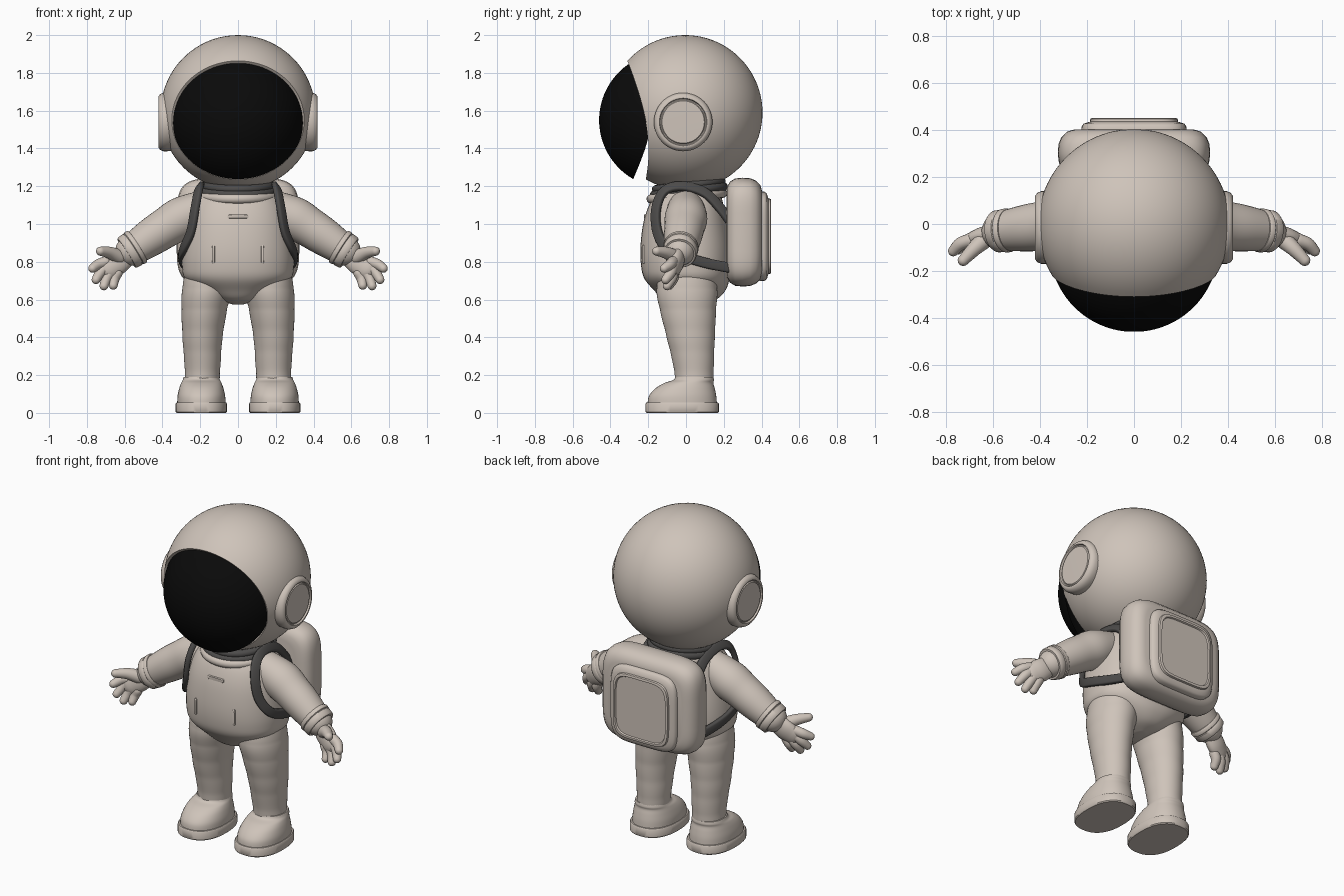
import bpy, bmesh
from math import sin, cos, pi, sqrt, radians
from mathutils import Vector

if "Cube" in bpy.data.objects:
    bpy.data.objects.remove(bpy.data.objects["Cube"])

X, Y, Z = Vector((1, 0, 0)), Vector((0, 1, 0)), Vector((0, 0, 1))


def material(name, rgb):
    m = bpy.data.materials.new(name)
    m.use_nodes = True
    m.diffuse_color = (*rgb, 1)
    m.node_tree.nodes["Principled BSDF"].inputs["Base Color"].default_value = (*rgb, 1)
    return m


SUIT = material("warm white suit", (0.62, 0.55, 0.49))
DARK = material("dark grey webbing", (0.075, 0.072, 0.07))
GLASS = material("black visor", (0.003, 0.003, 0.003))


def ring(c, u, v, a, b, n=2.0, count=48):
    """Superellipse around c, half sizes a along u and b along v."""
    out = []
    for i in range(count):
        t = 2 * pi * i / count
        ct, st = cos(t), sin(t)
        p = abs(ct) ** (2 / n) * (1 if ct > 0 else -1)
        q = abs(st) ** (2 / n) * (1 if st > 0 else -1)
        out.append(Vector(c) + u * a * p + v * b * q)
    return out


def spline(rows, steps=5):
    """Catmull-Rom interpolation through rows of numbers."""
    out = []
    for i in range(len(rows) - 1):
        p = [rows[max(i - 1, 0)], rows[i], rows[i + 1], rows[min(i + 2, len(rows) - 1)]]
        for s in range(steps):
            t = s / steps
            out.append([0.5 * (2 * b + (c - a) * t + (2 * a - 5 * b + 4 * c - d) * t * t
                               + (3 * b - a - 3 * c + d) * t ** 3) for a, b, c, d in zip(*p)])
    return out + [list(rows[-1])]


def loft(name, shells, mat, mirror=False, caps=(True, True), sharp=40):
    """Skin each list of rings; several shells may share one object."""
    bm = bmesh.new()
    for rings in shells:
        vs = [[bm.verts.new(p) for p in r] for r in rings]
        for r0, r1 in zip(vs, vs[1:]):
            for i in range(len(r0)):
                j = (i + 1) % len(r0)
                bm.faces.new((r0[i], r0[j], r1[j], r1[i]))
        if caps[0]:
            bm.faces.new(vs[0][::-1])
        if caps[1]:
            bm.faces.new(vs[-1])
    bmesh.ops.recalc_face_normals(bm, faces=bm.faces)
    me = bpy.data.meshes.new(name)
    bm.to_mesh(me)
    bm.free()
    me.materials.append(mat)
    me.polygons.foreach_set("use_smooth", [True] * len(me.polygons))
    me.set_sharp_from_angle(angle=radians(sharp))
    ob = bpy.data.objects.new(name, me)
    bpy.context.collection.objects.link(ob)
    if mirror:
        mod = ob.modifiers.new("Mirror", "MIRROR")
        mod.use_mirror_merge = False
    return ob


def tube(rows, flat=1.0, count=24, steps=4):
    """Round-ended tube through (x, y, z, radius); flat scales its y-side depth."""
    pts = spline(rows, steps)
    ps = [Vector(p[:3]) for p in pts]
    rs = [p[3] for p in pts]
    rings = []
    last = len(ps) - 1
    for i, (p, r) in enumerate(zip(ps, rs)):
        t = (ps[min(i + 1, last)] - ps[max(i - 1, 0)]).normalized()
        u = Y.cross(t).normalized()
        v = t.cross(u)
        dome = [k * pi / 10 for k in (4.8, 4, 3, 2, 1)]
        if i == 0:
            rings += [ring(p - t * r * sin(a), u, v, r * cos(a), r * cos(a) * flat, 2, count) for a in dome]
        rings.append(ring(p, u, v, r, r * flat, 2, count))
        if i == last:
            rings += [ring(p + t * r * sin(a), u, v, r * cos(a), r * cos(a) * flat, 2, count) for a in dome[::-1]]
    return rings


# Helmet: sphere rings from the oval opening to the rear pole
HC, HR = Vector((0, -0.005, 1.59)), 0.41
rim = []
for p in ring((0, 0, 1.55), X, Z, 0.35, 0.313, 2, 96):
    d = p - HC
    rim.append(Vector((d.x, -sqrt(HR ** 2 - d.x ** 2 - d.z ** 2), d.z)).normalized())
shell = [[HC + d * HR * 0.93 for d in rim], [HC + d * HR * 0.99 for d in rim]]
for k in range(32):
    shell.append([HC + HR * d.slerp(Y, k / 32 * 0.999 + 0.001) for d in rim])
shell.append([HC + HR * d.slerp(Y, 0.995) for d in rim])
loft("helmet", [shell], SUIT, caps=(False, True))

# Visor: bulging dome filling the opening
dome = []
for k in range(1, 25):
    s = sin(k / 24 * pi / 2)
    dome.append([Vector((p.x, -0.1 - sqrt(max(0.36 ** 2 - p.x ** 2 - (p.z - 1.55) ** 2, 0.0001)), p.z))
                 for p in ring((0, 0, 1.55), X, Z, 0.349 * s, 0.312 * s, 2, 96)])
loft("visor", [dome], GLASS, caps=(True, False))

# Ear discs with a grooved cap
ear = [(0.33, 0.15), (0.375, 0.155), (0.395, 0.155), (0.412, 0.148), (0.422, 0.135), (0.422, 0.126),
       (0.413, 0.122), (0.413, 0.117), (0.419, 0.112), (0.42, 0.05)]
loft("ear_discs", [[ring((x, -0.015, 1.54), Y, Z, r, r) for x, r in ear]], SUIT, True)

# Torso: height, half width, half depth, centre y
TORSO = spline([(0.575, 0.03, 0.06, 0.02), (0.6, 0.11, 0.14, 0.02), (0.65, 0.2, 0.19, 0.02),
                (0.71, 0.28, 0.225, 0.005), (0.78, 0.296, 0.238, 0), (0.88, 0.292, 0.238, -0.003),
                (1.0, 0.275, 0.222, -0.005), (1.09, 0.25, 0.2, 0), (1.15, 0.215, 0.175, 0.01),
                (1.2, 0.16, 0.14, 0.02)])
loft("torso", [[ring((0, cy, z), X, Y, a, b, 2.3, 64) for z, a, b, cy in TORSO]], SUIT)


def chest_y(x, z):
    _, a, b, cy = min(TORSO, key=lambda r: abs(r[0] - z))
    return cy - b * (1 - abs(x / a) ** 2.3) ** (1 / 2.3)


# Chest tab and pocket zips
def plate(name, x, z, w, h, mirror):
    y = chest_y(x, z)
    rows = [(y + 0.02, 1), (y - 0.003, 1), (y - 0.006, 0.85)]
    loft(name, [[ring((x, yy, z), X, Z, w * s, h * s, 5, 24) for yy, s in rows]], SUIT, mirror)


plate("chest_tab", 0, 1.04, 0.055, 0.011, False)
plate("pocket_zips", 0.13, 0.84, 0.008, 0.05, True)

# Collar: dark gasket tilted up at the rear, with a suit roll under it
def hoop(c, major, minor, tilt):
    c, v = Vector(c), Vector((0, cos(tilt), sin(tilt)))
    w = X.cross(v)
    rings = []
    for i in range(49):
        t = 2 * pi * i / 48
        d = X * cos(t) + v * sin(t)
        rings.append(ring(c + d * major, d, w, minor, minor, 2, 12))
    return rings


loft("neck_gasket", [hoop((0, 0.015, 1.175), 0.185, 0.024, 0.12),
                     hoop((0, 0.015, 1.205), 0.175, 0.022, 0.12)], DARK, caps=(False, False))
loft("collar_roll", [hoop((0, 0.005, 1.148), 0.19, 0.025, 0.08)], SUIT, caps=(False, False))

# Legs: height, centre x, centre y, half width, half depth, with soft quilted bulges
LEG = spline([(0.14, 0.19, 0.045, 0.09, 0.098), (0.25, 0.188, 0.04, 0.094, 0.106), (0.4, 0.188, 0.025, 0.105, 0.126),
              (0.55, 0.178, 0.01, 0.12, 0.148), (0.65, 0.165, 0.005, 0.13, 0.16), (0.74, 0.155, 0.005, 0.125, 0.15)], 10)
legs = []
for z, x, y, a, b in LEG:
    k = 1 + 0.014 * abs(sin(z * pi / 0.11))
    legs.append(ring((x, y, z), X, Y, a * k, b * k))
loft("legs", [legs], SUIT, True)

# Boots and soles
BOOT = spline([(0.045, -0.02, 0.128, 0.184), (0.09, -0.018, 0.126, 0.178), (0.13, -0.005, 0.117, 0.157),
               (0.158, 0.015, 0.107, 0.13), (0.174, 0.04, 0.099, 0.108), (0.19, 0.045, 0.093, 0.1)])
loft("boots", [[ring((0.194, y, z), X, Y, a, b, 2.2) for z, y, a, b in BOOT]], SUIT, True)
SOLE = [(0, 0.131), (0.006, 0.136), (0.048, 0.136), (0.056, 0.131)]
loft("soles", [[ring((0.194, -0.02, z), X, Y, a, a + 0.058, 2.4) for z, a in SOLE]], SUIT, True)

# Arms and cuffs
ARM = [(0.2, 0.0, 1.075, 0.1), (0.3, 0.0, 1.03, 0.113), (0.38, -0.008, 0.982, 0.106),
       (0.45, -0.016, 0.937, 0.101), (0.52, -0.025, 0.89, 0.091), (0.57, -0.032, 0.858, 0.08)]
loft("sleeves", [tube(ARM, count=36)], SUIT, True)
axis = Vector((0.84, -0.09, -0.53)).normalized()
side = Y.cross(axis).normalized()
CUFF = [(-0.045, 0.08), (-0.042, 0.094), (-0.034, 0.099), (-0.018, 0.098), (-0.014, 0.093), (-0.01, 0.096),
        (0.02, 0.094), (0.028, 0.088), (0.028, 0.06)]
loft("cuffs", [[ring(Vector((0.567, -0.03, 0.86)) + axis * d, side, axis.cross(side), r, r * 0.95)
                for d, r in CUFF]], SUIT, True)

# Hands: palm, four fingers and a forward thumb
hand = [tube([(0.58, -0.035, 0.845, 0.055), (0.635, -0.05, 0.8, 0.066), (0.675, -0.065, 0.77, 0.06)], 0.6)]
for base, tip in [((0.7, -0.07, 0.8), (0.77, -0.115, 0.765)), ((0.695, -0.07, 0.775), (0.752, -0.108, 0.705)),
                  ((0.67, -0.068, 0.75), (0.71, -0.1, 0.672)), ((0.64, -0.064, 0.74), (0.66, -0.088, 0.675))]:
    mid = (Vector(base) + Vector(tip)) / 2 + Vector((0.005, 0.008, 0.003))
    hand.append(tube([(*base, 0.029), (*mid, 0.028), (*tip, 0.023)], count=16))
hand.append(tube([(0.63, -0.06, 0.825, 0.04), (0.68, -0.105, 0.848, 0.032), (0.728, -0.155, 0.856, 0.024)], count=16))
loft("hands", hand, SUIT, True)

# Backpack and its raised rear panel: y, half width, half height
PACK = [(0.215, 0.24, 0.205), (0.218, 0.275, 0.24), (0.232, 0.303, 0.267), (0.26, 0.32, 0.284), (0.3, 0.325, 0.288),
        (0.34, 0.322, 0.285), (0.37, 0.31, 0.273), (0.393, 0.287, 0.25), (0.403, 0.255, 0.218)]
loft("backpack", [[ring((0, y, 0.957), X, Z, a, b, 5, 80) for y, a, b in PACK]], SUIT)
PANEL = [(0.39, 0.225), (0.415, 0.224), (0.428, 0.215), (0.434, 0.195), (0.436, 0.188), (0.448, 0.186),
         (0.451, 0.18), (0.45, 0.172), (0.442, 0.168)]
loft("backpack_panel", [[ring((0, y, 0.935), X, Z, a, a + 0.012, 5, 80) for y, a in PANEL]], SUIT)

# Shoulder straps: flat ribbon hugging the torso
STRAP = spline([(0.2, 0.25, 0.99), (0.2, 0.185, 1.08), (0.195, 0.1, 1.165), (0.2, -0.02, 1.2), (0.21, -0.115, 1.175),
                (0.228, -0.158, 1.08), (0.25, -0.152, 0.96), (0.288, -0.1, 0.87), (0.302, 0.0, 0.825),
                (0.285, 0.12, 0.79), (0.25, 0.25, 0.765)])
path = [Vector(p) for p in STRAP]
ribbon = []
for i, p in enumerate(path):
    t = (path[min(i + 1, len(path) - 1)] - path[max(i - 1, 0)]).normalized()
    out = p - Vector((0, 0.02, min(p.z, 1.05)))
    out = (out - t * out.dot(t)).normalized()
    ribbon.append(ring(p, t.cross(out), out, 0.027, 0.015, 4, 16))
loft("shoulder_straps", [ribbon], DARK, True)
